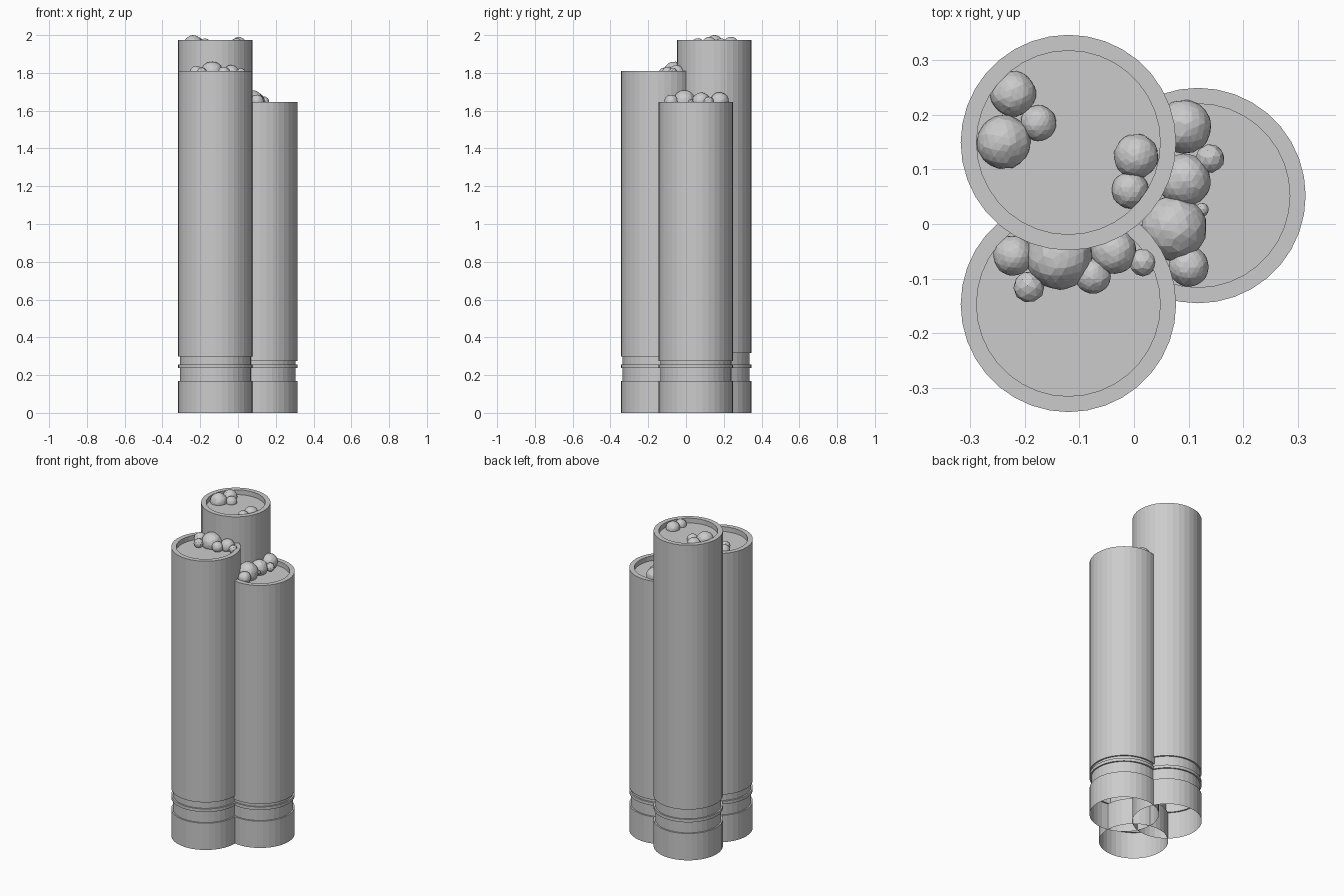
import bpy, bmesh, math, random
from mathutils import Matrix

if "Cube" in bpy.data.objects:
    bpy.data.objects.remove(bpy.data.objects["Cube"])

random.seed(4)
R, GROOVE, INNER, SIDES = 0.197, 0.188, 0.168, 36


def new_object(name, bm):
    bmesh.ops.recalc_face_normals(bm, faces=bm.faces)
    mesh = bpy.data.meshes.new(name)
    bm.to_mesh(mesh)
    bm.free()
    obj = bpy.data.objects.new(name, mesh)
    bpy.context.collection.objects.link(obj)
    return obj


def tube(name, x, y, height, groove_top):
    """Open-bottomed tube with two grooves and a recessed top."""
    profile = [(R, 0), (R, 0.168), (GROOVE, 0.168), (GROOVE, 0.238), (R, 0.238),
               (R, 0.257), (GROOVE, 0.257), (GROOVE, groove_top), (R, groove_top),
               (R, height), (INNER, height), (INNER, height - 0.03)]
    bm = bmesh.new()
    rings = []
    for r, z in profile:
        rings.append([bm.verts.new((x + r * math.cos(2 * math.pi * i / SIDES),
                                    y + r * math.sin(2 * math.pi * i / SIDES), z))
                      for i in range(SIDES)])
    for a, b in zip(rings, rings[1:]):
        for i in range(SIDES):
            j = (i + 1) % SIDES
            bm.faces.new((a[i], a[j], b[j], b[i]))
    bm.faces.new(rings[-1])
    return new_object(name, bm)


def bubbles(name, z, items):
    """Cluster of faceted, slightly irregular balls."""
    bm = bmesh.new()
    for x, y, r in items:
        ball = bmesh.ops.create_icosphere(
            bm, subdivisions=3 if r > 0.03 else 2, radius=r)["verts"]
        for v in ball:
            v.co *= random.uniform(0.965, 1.01)
        turn = Matrix.Rotation(random.uniform(0, 6), 4, 'X') @ Matrix.Rotation(random.uniform(0, 6), 4, 'Z')
        bmesh.ops.transform(bm, matrix=Matrix.Translation((x, y, z)) @ turn, verts=ball)
    return new_object(name, bm)


# Three tubes of stepped height
tube("back_tube", -0.12, 0.149, 1.975, 0.318)
tube("front_tube", -0.12, -0.147, 1.81, 0.298)
tube("right_tube", 0.117, 0.052, 1.645, 0.275)

# Ball clusters on the tops
bubbles("back_bubbles", 1.95, [
    (-0.221, 0.238, 0.042), (-0.238, 0.15, 0.05), (-0.175, 0.185, 0.033),
    (0.004, 0.124, 0.041), (-0.007, 0.062, 0.034)])
bubbles("front_bubbles", 1.80, [
    (-0.221, -0.058, 0.037), (-0.137, -0.06, 0.061), (-0.192, -0.115, 0.029),
    (-0.075, -0.095, 0.033), (-0.037, -0.05, 0.042), (0.016, -0.07, 0.026)])
bubbles("right_bubbles", 1.648, [
    (0.092, 0.178, 0.05), (0.139, 0.12, 0.027), (0.092, 0.08, 0.049),
    (0.124, 0.026, 0.013), (0.073, -0.008, 0.061), (0.1, -0.078, 0.037)])
